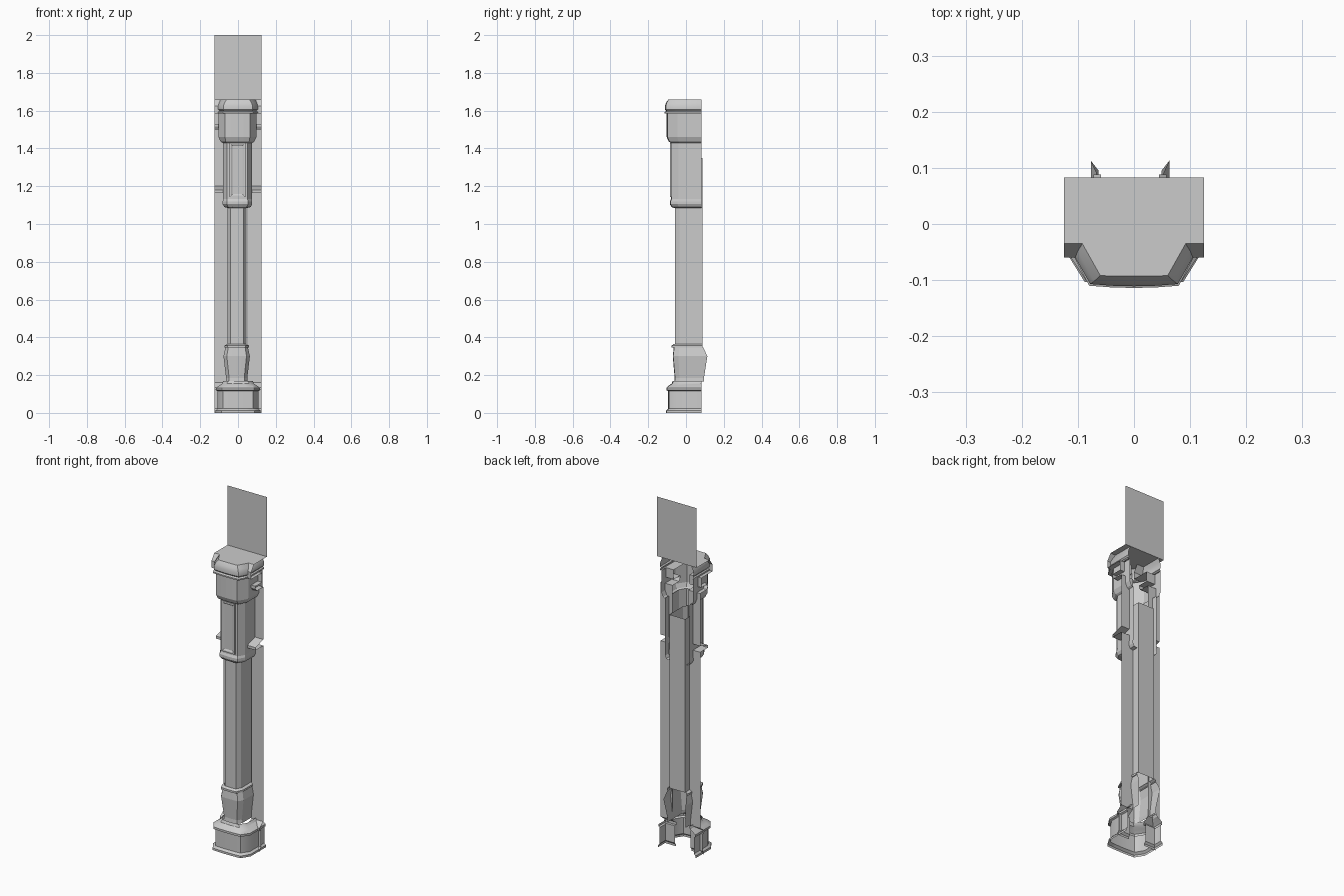
import bpy, bmesh

cube = bpy.data.objects.get("Cube")
if cube:
    bpy.data.objects.remove(cube)

stone = bpy.data.materials.new("grey_stone")
stone.use_nodes = True
GREY = (0.6, 0.6, 0.6, 1)
stone.diffuse_color = GREY
stone.node_tree.nodes["Principled BSDF"].inputs["Base Color"].default_value = GREY

BACK = 0.083   # rear plane
HALF = 0.125   # half width of the wall


def loft(name, rows, closed=False, fill_last=False, smooth=False):
    """Skin a list of equally long point rows."""
    bm = bmesh.new()
    rings = [[bm.verts.new(p) for p in row] for row in rows]
    n = len(rows[0])
    for a, b in zip(rings, rings[1:]):
        for i in range(n if closed else n - 1):
            j = (i + 1) % n
            bm.faces.new((a[i], a[j], b[j], b[i]))
    if fill_last:
        bm.faces.new(rings[-1])
    mesh = bpy.data.meshes.new(name)
    bm.to_mesh(mesh)
    bm.free()
    mesh.materials.append(stone)
    obj = bpy.data.objects.new(name, mesh)
    bpy.context.collection.objects.link(obj)
    if smooth:
        bpy.ops.object.select_all(action='DESELECT')
        obj.select_set(True)
        bpy.context.view_layer.objects.active = obj
        bpy.ops.object.shade_smooth_by_angle(angle=0.6)
    return obj


def section(z, side, corner, face, front, back=BACK, shift=0.0, bulge=0.004):
    """Half-hexagon plan, open at the rear, with a slightly bowed front."""
    left = [(-side, back), (-side, corner), (-face, front)]
    mid = [(-face / 2, front - bulge * 0.75), (0, front - bulge), (face / 2, front - bulge * 0.75)]
    right = [(-x, y) for x, y in reversed(left)]
    return [(x + shift, y, z) for x, y in left + mid + right]


# Base block with plinth and stepped moulding
loft("base", [section(*r) for r in (
    (0, .118, -.055, .088, -.103),
    (.012, .118, -.055, .088, -.103),
    (.022, .108, -.045, .08, -.09),
    (.115, .108, -.045, .08, -.09),
    (.12, .116, -.055, .086, -.1),
    (.132, .116, -.055, .086, -.1),
    (.145, .1, -.045, .076, -.088),
    (.155, .084, -.035, .06, -.072),
    (.17, .078, -.03, .05, -.066))], smooth=True)

# Swelling foot of the shaft
loft("shaft_foot", [section(*r, shift=-.007, bulge=.002) for r in (
    (.165, .058, -.035, .042, -.06, .095),
    (.185, .056, -.035, .04, -.058, .095),
    (.3, .07, -.04, .052, -.068, .113),
    (.345, .06, -.035, .045, -.063, .092))])

# Collar ring
loft("collar", [section(z, w, -.035, w - .017, -.01 - w, .088, -.007, .002)
                for z, w in ((.345, .058), (.345, .065), (.356, .065), (.364, .052))])

# Plain shaft and its flat rear
loft("shaft", [section(z, .05, -.035, .035, -.058, .088, -.006, .001) for z in (.36, 1.35)])
loft("shaft_back", [[(-.056, .088, z), (.044, .088, z)] for z in (.36, 1.35)])

# Panelled upper block
loft("upper_block", [section(*r, shift=-.003) for r in (
    (1.085, .052, -.035, .036, -.06),
    (1.09, .07, -.038, .05, -.072),
    (1.105, .078, -.045, .056, -.082),
    (1.12, .078, -.045, .056, -.082),
    (1.132, .076, -.04, .054, -.076),
    (1.435, .076, -.04, .054, -.076))])

# Framed panel: nested rectangles stepping out and back in
def frame_ring(inset, y):
    w, lo, hi = .042 - inset, 1.142 + inset, 1.43 - inset
    return [(x - .003, y, z) for x, z in ((-w, lo), (w, lo), (w, hi), (-w, hi))]

loft("front_panel", [frame_ring(i, y) for i, y in (
    (0, -.076), (0, -.086), (.008, -.086), (.016, -.081))], closed=True, fill_last=True)

# Neck block
loft("neck", [section(*r, shift=-.003) for r in (
    (1.43, .08, -.035, .056, -.078),
    (1.437, .09, -.04, .062, -.088),
    (1.46, .1, -.045, .066, -.098),
    (1.585, .1, -.045, .066, -.098))])

# Rounded cap with flat top
loft("cap", [section(*r) for r in (
    (1.585, .098, -.04, .066, -.096),
    (1.585, .106, -.06, .08, -.11),
    (1.593, .106, -.06, .08, -.11),
    (1.598, .1, -.052, .074, -.1),
    (1.606, .106, -.058, .078, -.107),
    (1.625, .106, -.058, .078, -.107),
    (1.642, .1, -.048, .071, -.102),
    (1.66, .092, -.035, .06, -.092, BACK, 0, .001))], fill_last=True, smooth=True)

# Moulded wall strips on both sides, as (depth, height) profile
WALL = [(.02, 0), (.02, .012), (.03, .022), (.03, .12), (.015, .12), (.015, .135),
        (.05, .16), (.05, 1.165), (-.02, 1.165), (-.02, 1.18), (.05, 1.2),
        (.05, 1.5), (-.01, 1.5), (-.02, 1.515), (-.02, 1.53), (.04, 1.53),
        (.04, 1.585), (-.06, 1.585), (-.06, 1.625), (-.035, 1.66), (BACK, 1.66)]
for side, s in (("left", 1), ("right", -1)):
    loft(side + "_wall_strip", [[(s * .05, y, z), (s * HALF, y, z)] for y, z in WALL])

# Plain plate above the cap
loft("top_plate", [[(-HALF, BACK, z), (HALF, BACK, z)] for z in (1.66, 2)])
